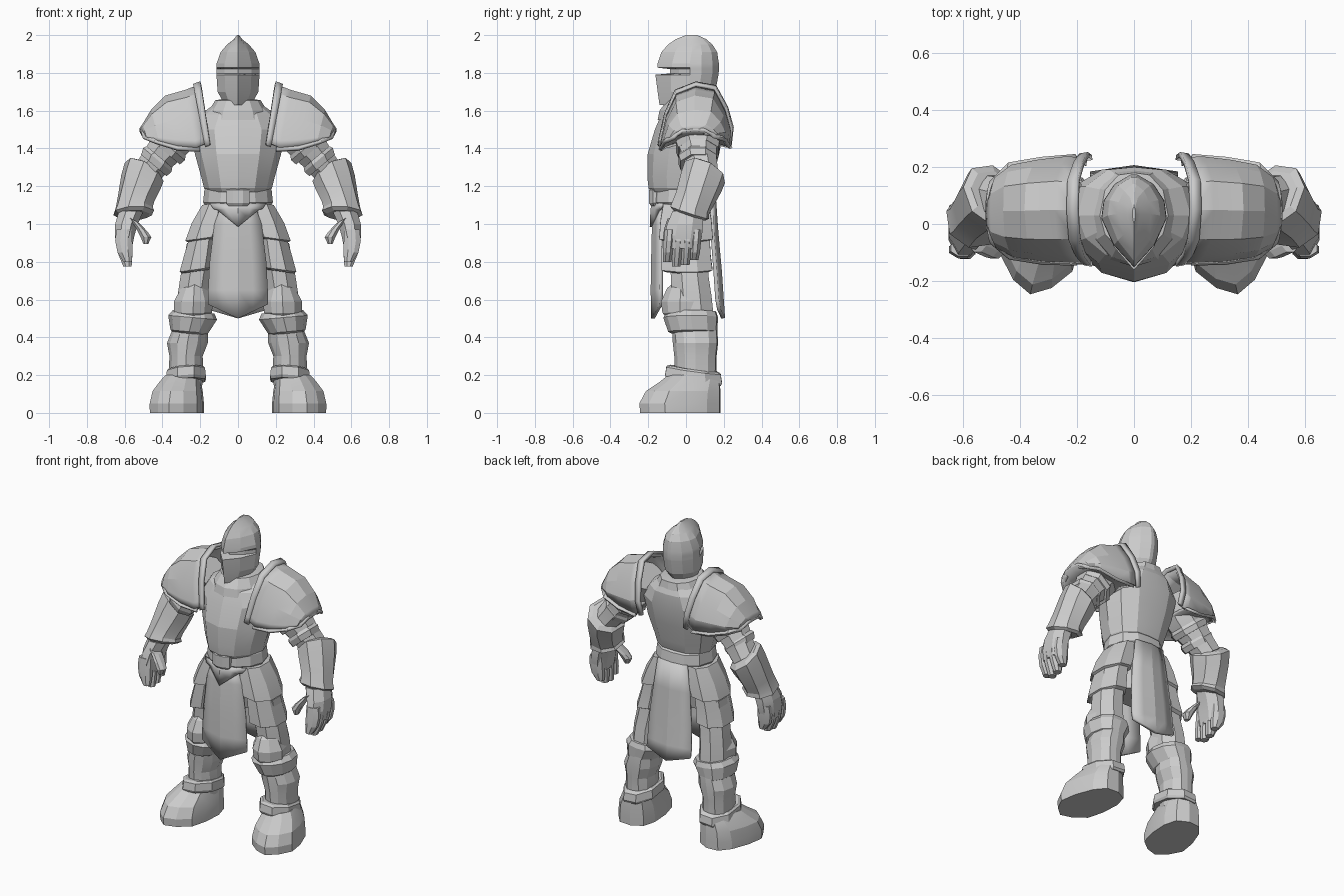
import bpy, bmesh, math
from mathutils import Vector, Matrix

steel = bpy.data.materials.new("steel_grey")
steel.diffuse_color = (0.6, 0.6, 0.6, 1)

# Unit cross-sections: x is half-width, negative y is front
C = 0.42
OCT = [(-C, -1), (C, -1), (1, -C), (1, C), (C, 1), (-C, 1), (-1, C), (-1, -C)]


def both(half):
    """Complete a right-hand half section running front to back."""
    return half + [(-u, v) for u, v in reversed(half) if u > 0.001]


KEEL = both([(0, -1), (0.5, -0.86), (0.85, -0.5), (1, 0), (0.85, 0.6), (0.45, 0.95), (0, 1)])
HELM = both([(0, -1), (0.62, -0.55), (1, 0), (0.93, 0.4), (0.6, 0.78), (0.1, 1)])
CAP = both([(0, -1), (0.6, -0.7), (1, -0.1), (0.8, 0.7), (0, 1)])
SOLE = both([(0, -1), (0.5, -0.83), (0.93, -0.5), (0.97, 0), (0.84, 0.55), (0.55, 0.9), (0, 1)])


def finish(name, bm, mirror=False, solid=0):
    bmesh.ops.recalc_face_normals(bm, faces=bm.faces)
    me = bpy.data.meshes.new(name)
    bm.to_mesh(me)
    bm.free()
    me.materials.append(steel)
    ob = bpy.data.objects.new(name, me)
    bpy.context.collection.objects.link(ob)
    if solid:
        m = ob.modifiers.new("thickness", 'SOLIDIFY')
        m.thickness = solid
        m.offset = -1
    if mirror:
        ob.modifiers.new("mirror", 'MIRROR')
    bpy.ops.object.select_all(action='DESELECT')
    ob.select_set(True)
    bpy.context.view_layer.objects.active = ob
    bpy.ops.object.shade_smooth_by_angle(angle=math.radians(14))
    return ob


def skin(bm, rows, closed):
    """Bridge rows of points with quads."""
    vs = [[bm.verts.new(p) for p in r] for r in rows]
    n = len(vs[0])
    for a, b in zip(vs, vs[1:]):
        for i in range(n if closed else n - 1):
            j = (i + 1) % n
            bm.faces.new((a[i], a[j], b[j], b[i]))
    return vs


def loft(name, rings, section=OCT, mirror=True, yaw=0):
    """Rings are (x, y, z, half_width, half_depth, tilt_y, tilt_x)."""
    rows = []
    for r in rings:
        x, y, z, rx, ry, ty, tx = (list(r) + [0, 0])[:7]
        rot = (Matrix.Rotation(math.radians(yaw), 3, 'Z')
               @ Matrix.Rotation(math.radians(ty), 3, 'Y')
               @ Matrix.Rotation(math.radians(tx), 3, 'X'))
        rows.append([Vector((x, y, z)) + rot @ Vector((u * rx, v * ry, 0)) for u, v in section])
    bm = bmesh.new()
    vs = skin(bm, rows, True)
    bm.faces.new(vs[0])
    bm.faces.new(vs[-1])
    return finish(name, bm, mirror)


def body(name, rings, section):
    """Central loft; rings are (z, front, side_y, back, half_width)."""
    rows = [[(u * w, s + (s - f if v < 0 else b - s) * v, z) for u, v in section]
            for z, f, s, b, w in rings]
    bm = bmesh.new()
    vs = skin(bm, rows, True)
    bm.faces.new(vs[0])
    bm.faces.new(vs[-1])
    return finish(name, bm)


def panel(name, rows, thick):
    """Creased cloth; rows are (centre_z, edge_z, half_width, centre_y, edge_y)."""
    bm = bmesh.new()
    pts = [[(w * t, cy + (ey - cy) * abs(t), cz + (ez - cz) * abs(t)) for t in (-1, -.5, 0, .5, 1)]
           for cz, ez, w, cy, ey in rows]
    skin(bm, pts, False)
    return finish(name, bm, solid=thick)


# Helmet with a recessed eye slit and narrow crest
body("helmet", [(1.63, -.14, 0, .11, .07), (1.70, -.15, .01, .155, .108), (1.79, -.162, .02, .172, .114),
                (1.797, -.085, .02, .173, .114), (1.82, -.085, .02, .174, .114), (1.828, -.152, .02, .174, .115),
                (1.85, -.15, .02, .174, .113), (1.91, -.13, .03, .165, .092), (1.95, -.095, .035, .14, .058),
                (1.978, -.055, .035, .108, .022), (2.0, 0, .035, .06, .006)], HELM)
body("gorget", [(1.55, -.15, .03, .17, .17), (1.60, -.14, .03, .19, .155), (1.655, -.10, .03, .18, .12),
                (1.66, -.07, .03, .15, .09)], KEEL)

# Breastplate, hips, belt
body("breastplate", [(1.17, -.185, 0, .12, .165), (1.19, -.198, 0, .13, .18), (1.25, -.205, 0, .145, .195),
                     (1.37, -.203, .02, .175, .228), (1.50, -.165, .03, .2, .25), (1.58, -.13, .03, .2, .2),
                     (1.63, -.07, .03, .18, .13)], KEEL)
body("hips", [(.82, -.09, 0, .1, .15), (.95, -.13, 0, .13, .17), (1.12, -.14, 0, .12, .155),
              (1.19, -.14, 0, .11, .15)], OCT)
body("belt", [(1.10, -.165, -.01, .14, .175), (1.115, -.175, -.01, .15, .185), (1.18, -.17, -.01, .14, .178),
              (1.19, -.16, -.01, .13, .17)], KEEL)
body("buckle", [(1.095, -.185, -.16, -.14, .05), (1.11, -.195, -.16, -.14, .062),
                (1.18, -.195, -.16, -.14, .062), (1.19, -.185, -.16, -.14, .05)], OCT)

# Cloth hanging front and back
panel("front_tabard", [(1.10, 1.10, .09, -.165, -.14), (1.00, 1.00, .125, -.18, -.14), (.80, .80, .15, -.185, -.14),
                       (.65, .65, .158, -.187, -.142), (.50, .575, .16, -.185, -.142)], .02)
panel("belt_flap", [(1.11, 1.11, .15, -.18, -.125), (1.08, 1.08, .13, -.188, -.14), (.985, 1.075, .11, -.192, -.145)], .012)
panel("back_tabard", [(1.12, 1.12, .10, .14, .125), (.95, .95, .125, .152, .13), (.75, .75, .145, .17, .145),
                      (.60, .60, .152, .18, .155), (.50, .545, .152, .187, .165)], -.02)

# Overlapping hip plates
loft("upper_hip_plate", [(.125, 0, 1.11, .065, .12, 8), (.15, 0, 1.02, .095, .135, 8), (.18, 0, .925, .10, .142, 8),
                         (.18, 0, .915, .085, .12, 8)])
loft("lower_hip_plate", [(.18, 0, .95, .075, .125, 8), (.20, 0, .84, .088, .13, 8), (.215, .005, .76, .095, .135, 8),
                         (.215, .005, .75, .08, .115, 8)])

# Legs
loft("thigh", [(.19, .01, .9, .08, .10), (.22, .02, .72, .085, .10), (.235, .03, .62, .085, .105),
               (.24, .04, .48, .09, .11)])
loft("knee_guard", [(.23, -.02, .70, .03, .035), (.232, -.02, .66, .07, .08), (.236, -.02, .59, .103, .112),
                    (.238, -.02, .53, .10, .105), (.24, -.02, .50, .07, .08)], CAP)
loft("greave_cuff", [(.235, .03, .535, .11, .13, -5), (.24, .025, .505, .13, .145, -5),
                     (.258, .035, .43, .10, .13, -5), (.258, .035, .42, .085, .11, -5)], KEEL)
loft("greave", [(.25, .045, .46, .09, .12), (.268, .05, .37, .108, .12), (.275, .05, .30, .088, .112),
                (.275, .05, .21, .092, .11), (.275, .05, .14, .085, .11)], KEEL)
loft("ankle_band", [(.275, .04, .165, .10, .145, 4, -8), (.275, .04, .18, .106, .152, 4, -8),
                    (.275, .04, .225, .101, .145, 4, -8), (.275, .04, .235, .09, .125, 4, -8)])
loft("boot", [(.319, -.03, 0, .138, .217), (.319, -.032, .05, .138, .22), (.315, -.015, .115, .128, .202),
              (.302, .02, .165, .106, .162), (.29, .04, .2, .088, .138)], SOLE, yaw=12)

# Shoulder shells: arches swept outwards (x_low, x_top, z_low, z_top, front, back)
ARCH = [(-1, 0), (-.97, .12), (-.83, .5), (-.55, .87), (0, 1), (.53, .94), (.84, .6), (.99, .28), (.94, 0)]


def shell(name, stations, thick):
    bm = bmesh.new()
    rows = [[(xl + (xt - xl) * h, (f + b) / 2 + (b - f) / 2 * t, zl + (zt - zl) * h) for t, h in ARCH]
            for xl, xt, zl, zt, f, b in stations]
    skin(bm, rows, False)
    return finish(name, bm, True, thick)


shell("pauldron", [(.165, .215, 1.43, 1.735, -.135, .235), (.22, .28, 1.405, 1.71, -.14, .24),
                   (.32, .385, 1.415, 1.68, -.135, .228), (.42, .46, 1.44, 1.605, -.12, .21),
                   (.485, .505, 1.46, 1.53, -.085, .165), (.505, .522, 1.47, 1.505, -.03, .10)], .02)
shell("pauldron_collar", [(.148, .20, 1.42, 1.755, -.15, .255), (.175, .238, 1.41, 1.742, -.146, .25)], .018)
shell("pauldron_rim", [(.20, .22, 1.395, 1.44, -.146, .248), (.32, .34, 1.40, 1.455, -.144, .238),
                       (.44, .45, 1.435, 1.49, -.125, .218), (.505, .518, 1.455, 1.51, -.07, .15)], .018)

# Arms
loft("upper_arm", [(.24, .05, 1.58, .10, .12, -36), (.33, .055, 1.46, .105, .11, -36), (.37, .06, 1.41, .10, .105, -36),
                   (.42, .07, 1.35, .085, .09, -36), (.49, .09, 1.26, .075, .08, -36)])
for i, (x, z, r) in enumerate([(.355, 1.425, .112), (.415, 1.355, .098)]):
    loft("arm_band_%d" % (i + 1), [(x, .06, z, r * .9, r * .95, -40), (x + .012, .062, z - .015, r, r * 1.03, -40),
                                   (x + .03, .065, z - .045, r * .9, r * .95, -40)])
loft("forearm_guard", [(.492, .105, 1.288, .085, .085, -35, -20), (.497, .10, 1.275, .108, .112, -35, -20),
                       (.515, .08, 1.22, .104, .11, -30, -20), (.54, .045, 1.13, .092, .099, -15, -20),
                       (.55, .025, 1.085, .093, .098, -5, -18), (.552, .02, 1.06, .103, .103, 0, -18),
                       (.553, .018, 1.045, .08, .085, 0, -18)], yaw=-8)

# Gauntlet hands
loft("palm", [(.565, .01, 1.07, .065, .08), (.59, -.005, 1.0, .06, .095), (.60, -.015, .94, .052, .10),
              (.602, -.02, .87, .04, .09)])
for i, (y, end) in enumerate([(-.09, .80), (-.042, .775), (.006, .782), (.052, .81)]):
    loft("finger_%d" % (i + 1), [(.602, y + .005, .97, .042, .027), (.605, y, .91, .045, .028),
                                 (.598, y - .005, .85, .04, .027), (.585, y - .01, end, .022, .023)])
loft("thumb", [(.55, -.06, 1.02, .035, .038, -30), (.51, -.08, .97, .034, .036, -20),
               (.487, -.09, .93, .028, .032, 0), (.488, -.095, .895, .013, .018, 0)])
